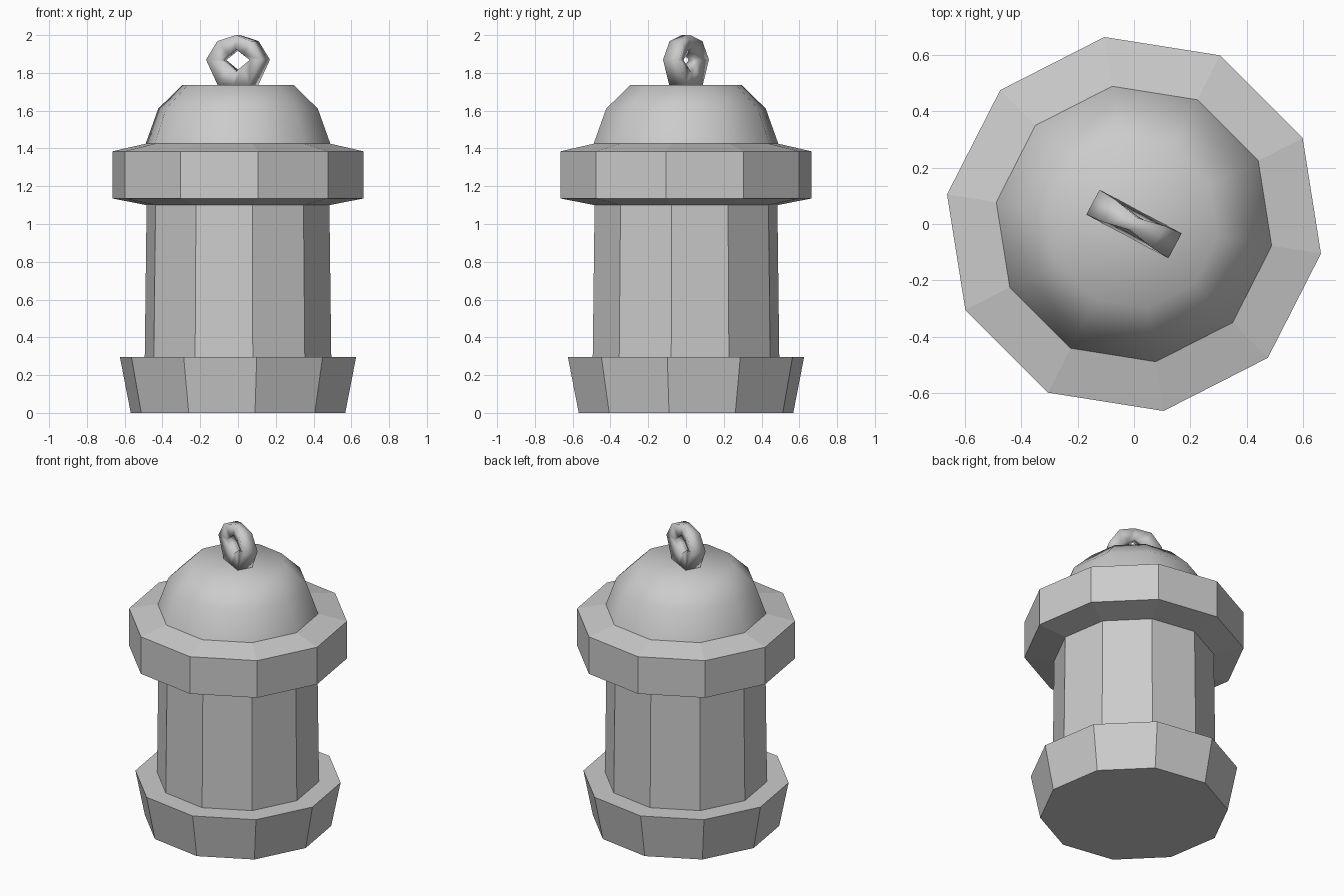
import bpy, bmesh
from math import cos, sin, radians

if "Cube" in bpy.data.objects:
    bpy.data.objects.remove(bpy.data.objects["Cube"])

SIDES = 10
TURN = radians(-9)


def finish(name, bm, smooth=False):
    bmesh.ops.recalc_face_normals(bm, faces=bm.faces[:])
    mesh = bpy.data.meshes.new(name)
    bm.to_mesh(mesh)
    bm.free()
    for p in mesh.polygons:
        p.use_smooth = smooth
    obj = bpy.data.objects.new(name, mesh)
    bpy.context.collection.objects.link(obj)
    return obj


def lathe(name, profile, cap_bottom=False, cap_top=False, smooth=False):
    """Ten-sided turned part from (radius, z) points."""
    bm = bmesh.new()
    rings = []
    for r, z in profile:
        angles = [TURN + radians(360 / SIDES * i) for i in range(SIDES)]
        rings.append([bm.verts.new((r * cos(a), r * sin(a), z)) for a in angles])
    for lo, hi in zip(rings, rings[1:]):
        for i in range(SIDES):
            j = (i + 1) % SIDES
            bm.faces.new((lo[i], lo[j], hi[j], hi[i]))
    if cap_bottom:
        bm.faces.new(rings[0][::-1])
    if cap_top:
        bm.faces.new(rings[-1])
    return finish(name, bm, smooth)


# Flared foot, tapered body and overhanging collar
lathe("base", [(0.575, 0), (0.633, 0.295), (0.50, 0.295)], cap_bottom=True)
lathe("body", [(0.50, 0.295), (0.49, 1.10)])
lathe("collar", [(0.49, 1.10), (0.672, 1.135), (0.672, 1.385), (0.495, 1.425)])

# Smooth dome with a flat crown
lathe("dome", [(0.495, 1.425), (0.428, 1.61), (0.30, 1.735)],
      cap_top=True, smooth=True)

# Hanging loop: eight-sided outside, diamond hole; (along, z, half thickness)
outer = [(0.165, 1.87, 0.05), (0.10, 1.968, 0.045), (0, 2.0, 0.025),
         (-0.10, 1.968, 0.045), (-0.165, 1.87, 0.05), (-0.095, 1.735, 0.05),
         (0, 1.73, 0.05), (0.095, 1.735, 0.05)]
inner = [(0.086, 1.868, 0.03), (0.043, 1.898, 0.03), (0, 1.928, 0.03),
         (-0.043, 1.898, 0.03), (-0.086, 1.868, 0.03), (-0.043, 1.837, 0.03),
         (0, 1.805, 0.03), (0.043, 1.837, 0.03)]
c, s = cos(radians(-28)), sin(radians(-28))
bm = bmesh.new()
loops = []
for points, side in ((outer, 1), (outer, -1), (inner, -1), (inner, 1)):
    loops.append([bm.verts.new((u * c - side * t * s, u * s + side * t * c, z))
                  for u, z, t in points])
for k in range(4):
    a, b = loops[k], loops[(k + 1) % 4]
    for i in range(8):
        j = (i + 1) % 8
        bm.faces.new((a[i], a[j], b[j], b[i]))
finish("hanging_loop", bm, smooth=True)
